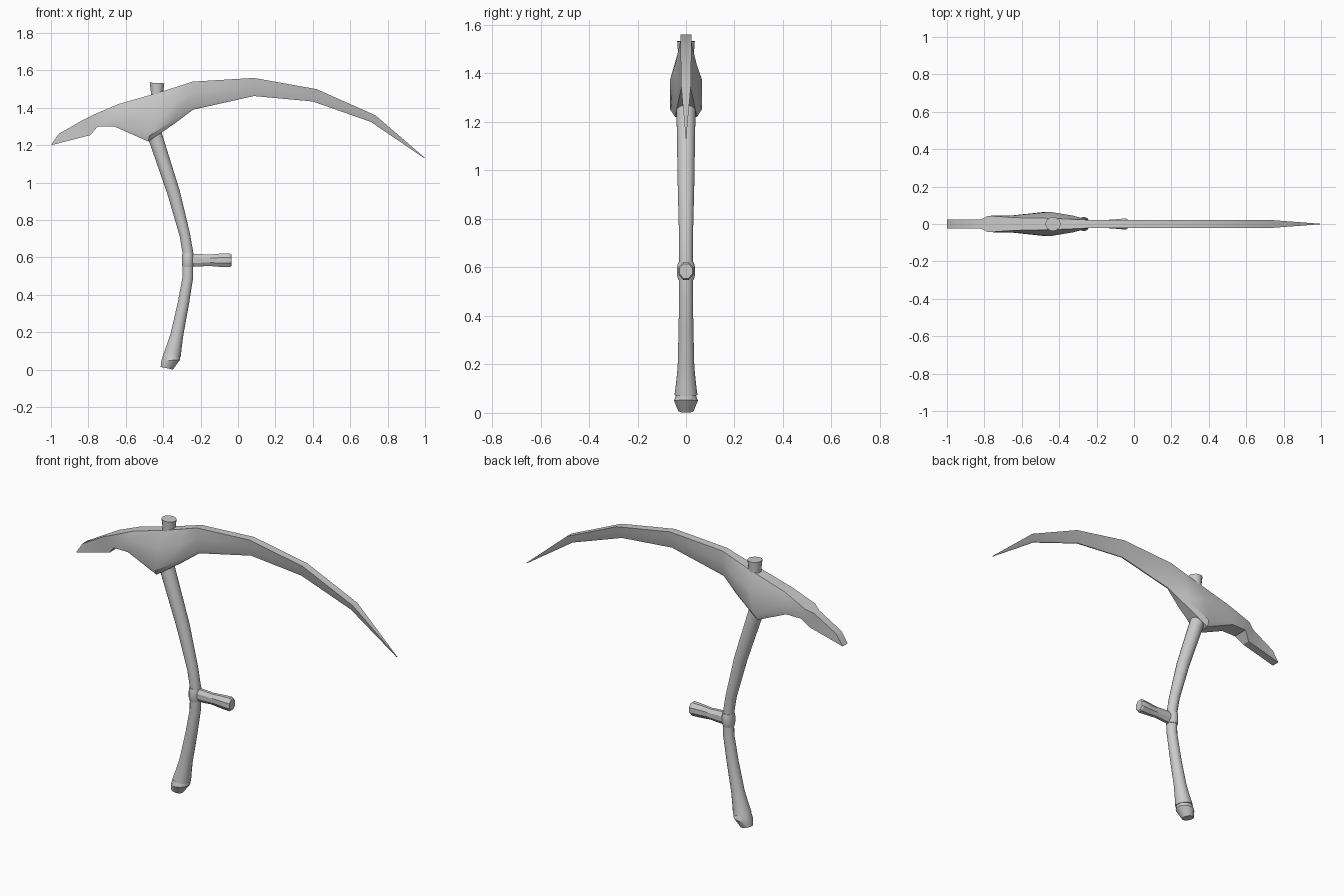
import bpy, bmesh, math
from mathutils import Vector

if "Cube" in bpy.data.objects:
    bpy.data.objects.remove(bpy.data.objects["Cube"])


def loft(name, rings, angle=30):
    """Skin a list of equal-sized closed rings and cap both ends."""
    bm = bmesh.new()
    loops = [[bm.verts.new(p) for p in ring] for ring in rings]
    n = len(loops[0])
    for a, b in zip(loops, loops[1:]):
        for i in range(n):
            j = (i + 1) % n
            bm.faces.new((a[i], a[j], b[j], b[i]))
    bm.faces.new(loops[0])
    bm.faces.new(loops[-1])
    bmesh.ops.recalc_face_normals(bm, faces=bm.faces)
    mesh = bpy.data.meshes.new(name)
    bm.to_mesh(mesh)
    bm.free()
    ob = bpy.data.objects.new(name, mesh)
    bpy.context.collection.objects.link(ob)
    bpy.ops.object.select_all(action='DESELECT')
    ob.select_set(True)
    bpy.context.view_layer.objects.active = ob
    bpy.ops.object.shade_smooth_by_angle(angle=math.radians(angle))
    return ob


def ring(x, z, r, ry=None, tilt=0, sides=16):
    """Ellipse across the handle; tilt (degrees) leans it about y."""
    ry = r if ry is None else ry
    t = math.radians(tilt)
    pts = []
    for i in range(sides):
        a = 2 * math.pi * (i + 0.5) / sides
        u = r * math.cos(a)
        pts.append(Vector((x + u * math.cos(t), ry * math.sin(a), z + u * math.sin(t))))
    return pts


# Head: top x/z, bottom x/z, then half-widths from top edge to bottom edge
stations = [
    (-.96, 1.26, -1.0, 1.20, .023, .023, .023, .023),
    (-.82, 1.34, -.79, 1.254, .023, .023, .023, .023),
    (-.78, 1.36, -.75, 1.30, .044, .044, .044, .044),
    (-.64, 1.42, -.66, 1.30, .034, .045, .045, .045),
    (-.43, 1.48, -.48, 1.22, .030, .065, .065, .045),
    (-.32, 1.515, -.34, 1.315, .025, .045, .038, .025),
    (-.245, 1.54, -.24, 1.39, .022, .022, .012, .004),
    (.085, 1.56, .085, 1.463, .022, .015, .006, .003),
    (.42, 1.50, .40, 1.434, .022, .015, .006, .003),
    (.735, 1.36, .71, 1.325, .021, .014, .006, .003),
    (1.0, 1.132, .997, 1.130, .001, .001, .001, .001),
]
rows = (0, .4, .88, 1)
head = []
for xt, zt, xb, zb, *ws in stations:
    side = [(xt + (xb - xt) * t, w, zt + (zb - zt) * t) for t, w in zip(rows, ws)]
    head.append(side + [(x, -y, z) for x, y, z in reversed(side)])
loft("pick_head", head)

# Curved shaft, running up into the head
shaft = [(-.353, .075, .048, 8), (-.342, .12, .042, 12), (-.326, .19, .035, 14),
         (-.293, .35, .031, 11), (-.268, .495, .029, 5), (-.267, .62, .029, -6),
         (-.284, .72, .029, -13), (-.345, .95, .035, -17), (-.444, 1.25, .040, -18),
         (-.465, 1.32, .040, -18)]
loft("shaft", [ring(x, z, r, tilt=-t) for x, z, r, t in shaft])

# Shaft end showing above the head
loft("shaft_top_peg", [ring(-.433, 1.42, .032), ring(-.433, 1.49, .034),
                       ring(-.433, 1.533, .040, .037, -3)])

# Slanted butt knob
loft("butt_knob", [ring(-.354, .085, .044, .038, -6), ring(-.360, .05, .051, .050, 3),
                   ring(-.381, .008, .034, .032, -12)])

# Collar round the shaft
loft("grip_collar", [ring(-.268, .548, .030, .032), ring(-.268, .568, .032, .038),
                     ring(-.268, .602, .032, .038), ring(-.268, .622, .030, .032)])


# Side grip: chamfered bar sections along x
def bar(x, hy, hz, lean=0):
    c = .4
    quarter = [(hy, hz * c), (hy * c, hz)]
    pts = quarter + [(-y, z) for y, z in reversed(quarter)]
    pts += [(-y, -z) for y, z in pts]
    return [(x + lean * z / hz, y, .585 + z) for y, z in pts]


loft("side_grip", [bar(-.27, .022, .034), bar(-.21, .022, .034), bar(-.16, .021, .030),
                   bar(-.10, .025, .035), bar(-.045, .030, .037), bar(-.036, .026, .030)])
